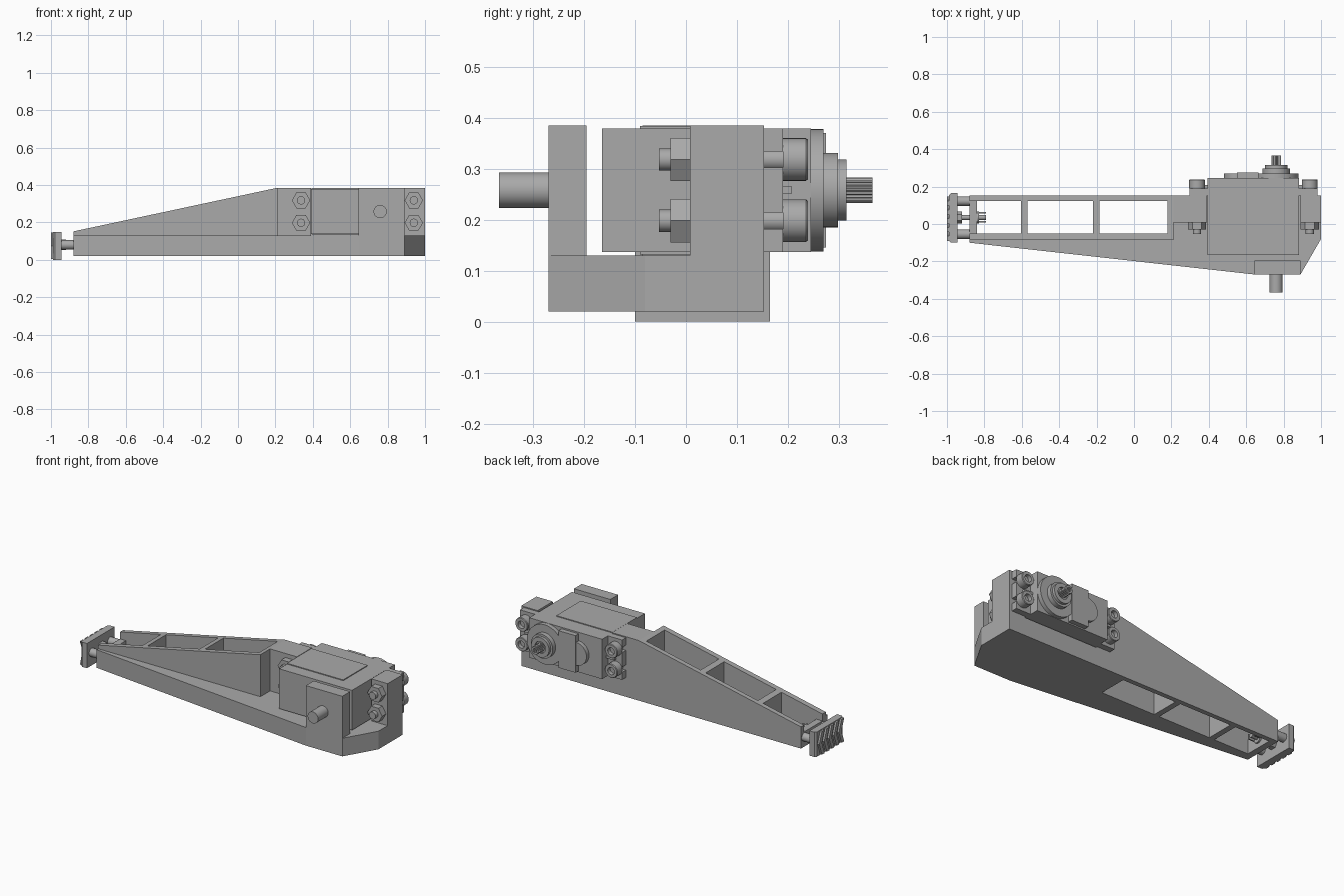
import bpy, bmesh
from math import cos, sin, pi

if "Cube" in bpy.data.objects:
    bpy.data.objects.remove(bpy.data.objects["Cube"], do_unlink=True)

grey = bpy.data.materials.new("plain_grey")
grey.use_nodes = True
grey.diffuse_color = (0.4, 0.4, 0.4, 1)
grey.node_tree.nodes["Principled BSDF"].inputs["Base Color"].default_value = (0.4, 0.4, 0.4, 1)


def finish(name, bm, smooth=False):
    bmesh.ops.recalc_face_normals(bm, faces=bm.faces[:])
    mesh = bpy.data.meshes.new(name)
    bm.to_mesh(mesh)
    bm.free()
    mesh.materials.append(grey)
    obj = bpy.data.objects.new(name, mesh)
    bpy.context.collection.objects.link(obj)
    if smooth:
        bpy.ops.object.select_all(action="DESELECT")
        obj.select_set(True)
        bpy.context.view_layer.objects.active = obj
        bpy.ops.object.shade_smooth_by_angle(angle=0.6)
    return obj


def prism(name, points, axis, lo, hi):
    """Extrude an outline along x, y or z."""
    place = {"x": lambda a, b, h: (h, a, b),
             "y": lambda a, b, h: (a, h, b),
             "z": lambda a, b, h: (a, b, h)}[axis]
    bm = bmesh.new()
    ends = [[bm.verts.new(place(a, b, h)) for a, b in points] for h in (lo, hi)]
    for ring in ends:
        bm.faces.new(ring)
    n = len(points)
    for i in range(n):
        j = (i + 1) % n
        bm.faces.new((ends[0][i], ends[0][j], ends[1][j], ends[1][i]))
    return finish(name, bm)


def box(name, x0, x1, y0, y1, z0, z1):
    return prism(name, [(x0, y0), (x1, y0), (x1, y1), (x0, y1)], "z", z0, z1)


def lathe(name, axis, centre, profile, sides=32, tooth=1.0):
    """Turn a (radius, height) profile about an axis through centre."""
    bm = bmesh.new()
    rings = []
    for r, h in profile:
        ring = []
        for i in range(sides):
            a = 2 * pi * i / sides
            k = r * (tooth if i % 2 else 1)
            u, v = centre[0] + k * cos(a), centre[1] + k * sin(a)
            ring.append(bm.verts.new((u, h, v) if axis == "y" else (h, u, v)))
        rings.append(ring)
    for p, q in zip(rings, rings[1:]):
        for i in range(sides):
            j = (i + 1) % sides
            bm.faces.new((p[i], p[j], q[j], q[i]))
    bm.faces.new(rings[0])
    bm.faces.new(rings[-1])
    return finish(name, bm, smooth=sides > 6 and tooth == 1)


def rod(name, axis, centre, r, lo, hi, sides=32):
    return lathe(name, axis, centre, [(r, lo), (r, hi)], sides)


def cut(target, *bounds):
    cutter = box("cutter", *bounds)
    cutter.hide_render = True
    mod = target.modifiers.new("pocket", "BOOLEAN")
    mod.operation, mod.solver, mod.object = "DIFFERENCE", "EXACT", cutter
    bpy.context.view_layer.objects.active = target
    bpy.ops.object.modifier_apply(modifier=mod.name)
    bpy.data.objects.remove(cutter, do_unlink=True)


# Arm: tapered base plate and sloping ribbed frame
BACK = 0.153
base = prism("base_plate", [(-0.88, BACK), (1, BACK), (1, -0.08), (0.89, -0.27),
                            (0.645, -0.27), (-0.88, -0.1)], "z", 0.02, 0.13)
frame = prism("sloping_frame", [(-0.88, 0.13), (0.21, 0.13), (0.21, 0.385), (-0.88, 0.152)],
              "y", -0.085, BACK)
for part in (base, frame):
    for x0, x1 in ((-0.84, -0.605), (-0.57, -0.22), (-0.185, 0.18)):
        cut(part, x0, x1, -0.052, 0.124, -0.1, 0.5)
    cut(part, -0.9, -0.83, -0.052, 0.124, 0.11, 0.5)

# Posts that hold the motor
box("left_motor_post", 0.21, 0.39, 0.008, BACK, 0.13, 0.385)
box("right_motor_post", 0.89, 1.0, 0.008, BACK, 0.13, 0.385)
box("front_post", 0.645, 0.89, -0.27, -0.195, 0.13, 0.385)
AXLE = (0.76, 0.258)
rod("front_pivot_pin", "y", AXLE, 0.035, -0.367, -0.2)

# Motor case with raised cover
box("motor_case", 0.392, 0.882, -0.165, 0.245, 0.137, 0.379)
box("motor_top_cover", 0.392, 0.77, -0.09, 0.145, 0.379, 0.384)
box("motor_bottom_cover", 0.392, 0.77, -0.09, 0.145, 0.132, 0.137)
box("gear_cover_plate", 0.55, 0.665, 0.24, 0.275, 0.145, 0.37)
rod("idler_cover", "y", (0.55, 0.258), 0.07, 0.24, 0.27)
rod("gear_cover_disc", "y", AXLE, 0.12, 0.24, 0.27, 48)
lathe("output_boss", "y", AXLE, [(0.073, 0.265), (0.073, 0.298), (0.06, 0.298),
                                 (0.06, 0.315), (0.035, 0.315), (0.035, 0.305)], 40)
lathe("splined_shaft", "y", AXLE, [(0.025, 0.3), (0.025, 0.366), (0.013, 0.366),
                                   (0.013, 0.335)], 40, 0.88)

# Slotted mounting ears, with bolts, nuts and gussets
for side, inner, outer, bolt_x in (("left", 0.395, 0.297, 0.337), ("right", 0.88, 0.982, 0.94)):
    outline = [(inner, 0.137), (outer, 0.137)]
    for z in (0.198, 0.318):
        outline += [(outer, z - 0.016), (bolt_x, z - 0.016), (bolt_x, z + 0.016), (outer, z + 0.016)]
    outline += [(outer, 0.379), (inner, 0.379)]
    prism(side + "_mounting_ear", outline, "y", BACK, 0.19)
    lo, hi = sorted((inner, bolt_x))
    box(side + "_ear_gusset", lo, hi, 0.19, 0.208, 0.251, 0.265)
    for z in (0.198, 0.318):
        spot = (bolt_x, z)
        lathe(side + "_bolt_head", "y", spot, [(0.042, 0.19), (0.042, 0.235), (0.039, 0.239),
                                               (0.022, 0.239), (0.022, 0.215)], 28)
        rod(side + "_bolt_shank", "y", spot, 0.022, -0.053, 0.19, 24)
        rod(side + "_nut", "y", spot, 0.049, -0.03, 0.008, 6)

# Foot pad with chevron tread
prism("foot_pad", [(-0.945, -0.1), (-0.945, 0.165), (-0.978, 0.165), (-0.988, 0.155),
                   (-0.988, -0.09), (-0.978, -0.1)], "z", 0.0, 0.15)
for i in range(5):
    y = -0.09 + i * 0.047
    prism("tread_chevron", [(y, 0.004), (y + 0.025, 0.004), (y + 0.05, 0.075), (y + 0.025, 0.146),
                            (y, 0.146), (y + 0.025, 0.075)], "x", -1.0, -0.985)

# Guide pins and adjusting screw between foot and arm
for y in (-0.055, 0.122):
    rod("foot_guide_pin", "x", (y, 0.08), 0.025, -0.95, -0.87)
SCREW = (0.035, 0.08)
rod("screw_head", "x", SCREW, 0.032, -0.95, -0.92, 6)
rod("adjusting_screw", "x", SCREW, 0.014, -0.95, -0.79, 20)
rod("screw_collar", "x", SCREW, 0.032, -0.84, -0.83)
for y in (0.011, 0.059):
    box("screw_clip_prong", -0.835, -0.79, y - 0.004, y + 0.004, 0.065, 0.095)
